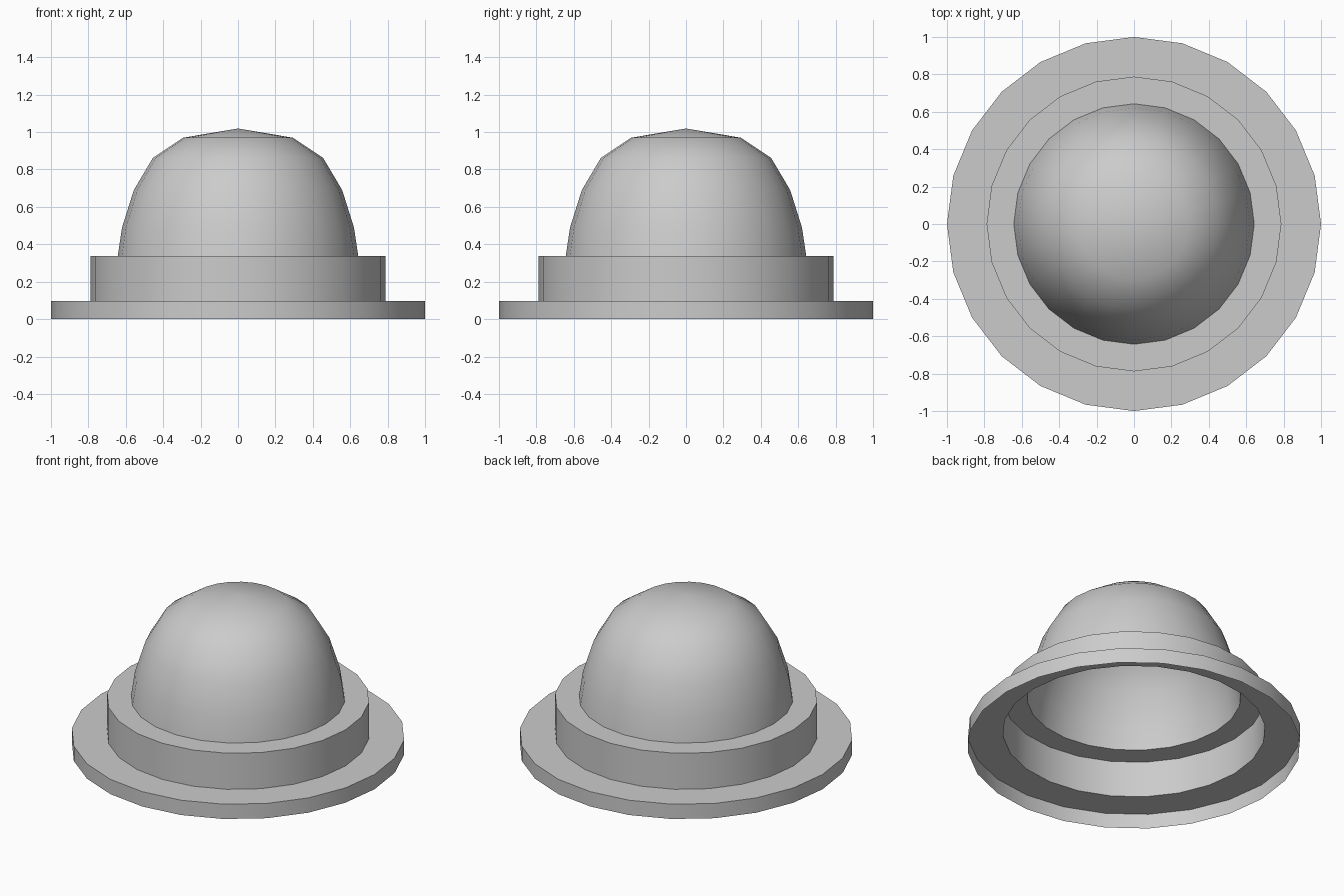
import bpy, bmesh
from math import sin, cos, tau, radians

if "Cube" in bpy.data.objects:
    bpy.data.objects.remove(bpy.data.objects["Cube"])

SIDES = 24


def lathe(name, profile):
    """Revolve an (r, z) profile, listed from the bottom up, into an open shell."""
    bm = bmesh.new()
    rings = []
    for r, z in profile:
        if r == 0:
            rings.append([bm.verts.new((0, 0, z))] * SIDES)
        else:
            rings.append([bm.verts.new((r * cos(tau * i / SIDES), r * sin(tau * i / SIDES), z))
                          for i in range(SIDES)])
    for low, high in zip(rings, rings[1:]):
        for i in range(SIDES):
            j = (i + 1) % SIDES
            corners = [low[i], low[j], high[j], high[i]]
            bm.faces.new(list(dict.fromkeys(corners)))
    mesh = bpy.data.meshes.new(name)
    bm.to_mesh(mesh)
    bm.free()
    obj = bpy.data.objects.new(name, mesh)
    bpy.context.collection.objects.link(obj)
    bpy.ops.object.select_all(action='DESELECT')
    obj.select_set(True)
    bpy.context.view_layer.objects.active = obj
    bpy.ops.object.shade_smooth_by_angle(angle=radians(40))
    return obj


# Wide base flange, open underneath
lathe("base_flange", [(1, 0), (1, 0.098), (0.788, 0.098)])

# Raised collar with its flat shelf
lathe("collar", [(0.788, 0.098), (0.788, 0.337), (0.643, 0.337)])

# Hollow dome
lathe("dome", [(0.643, 0.337), (0.62, 0.49), (0.557, 0.69), (0.455, 0.862),
               (0.293, 0.97), (0, 1.019)])
